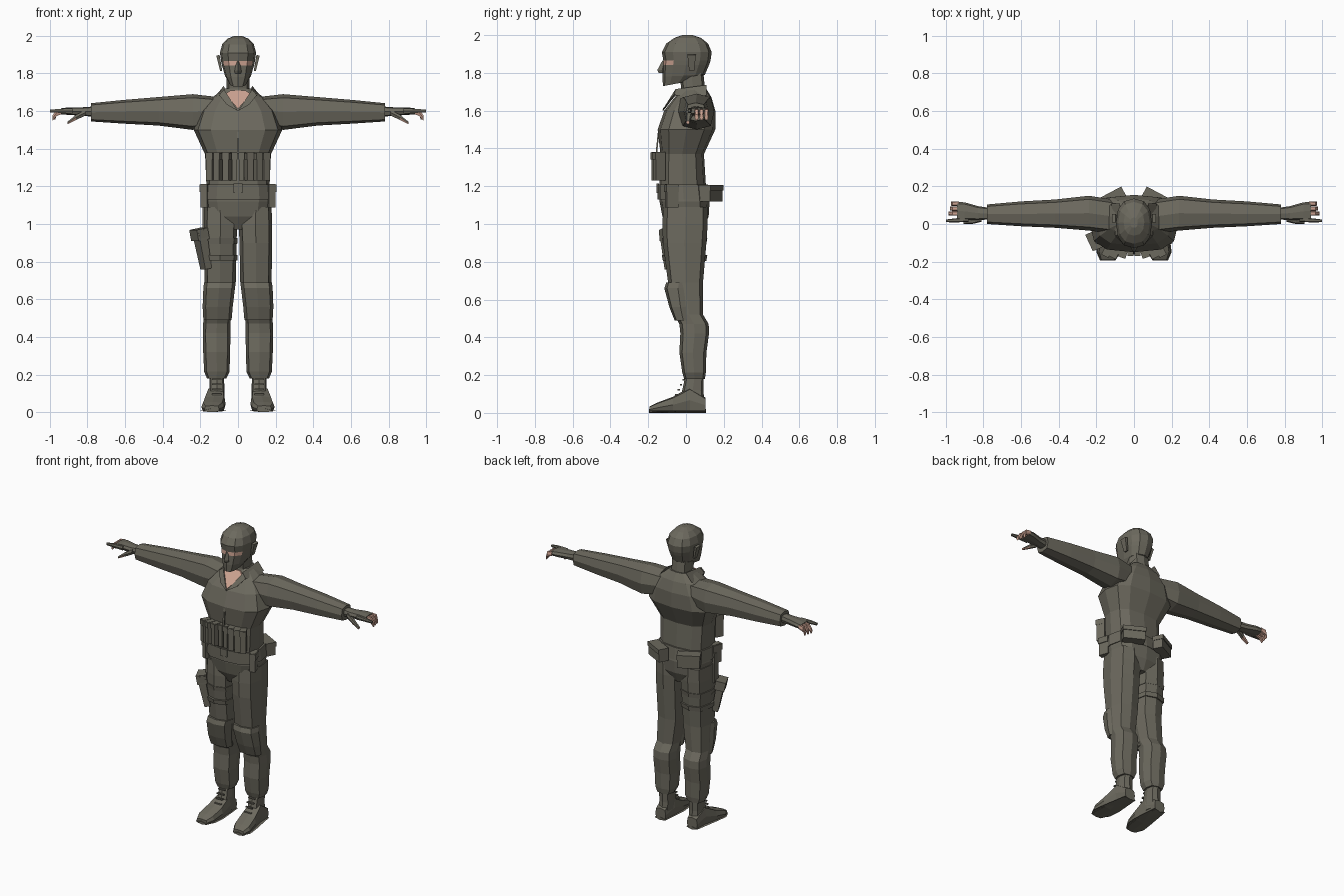
import bpy, bmesh, math
from mathutils import Vector, Matrix


def material(name, rgb):
    m = bpy.data.materials.new(name)
    m.diffuse_color = (*rgb, 1)
    return m


OLIVE = material("olive cloth", (0.15, 0.142, 0.112))
SKIN = material("skin", (0.60, 0.36, 0.28))


def finish(name, bm, skin_rule=None, base=0):
    bmesh.ops.recalc_face_normals(bm, faces=bm.faces)
    me = bpy.data.meshes.new(name)
    for f in bm.faces:
        f.material_index = base
        if skin_rule and skin_rule(f.calc_center_median(), f.normal):
            f.material_index = 1
    bm.to_mesh(me)
    bm.free()
    me.materials.append(OLIVE)
    me.materials.append(SKIN)
    ob = bpy.data.objects.new(name, me)
    bpy.context.collection.objects.link(ob)
    return ob


def loft(name, axis, rings, n=8, p=0.65, side=1, **kw):
    """Skin rings of (pos, a0, a1, b0, b1[, tilt]) stacked along an axis."""
    bm = bmesh.new()
    loops = []
    for pos, a0, a1, b0, b1, *tilt in rings:
        loop = []
        for i in range(n):
            t = 2 * math.pi * i / n
            c, s = round(math.cos(t), 6), round(math.sin(t), 6)
            u, v = math.copysign(abs(c) ** p, c), math.copysign(abs(s) ** p, s)
            a = (a0 + a1) / 2 + u * (a1 - a0) / 2
            b = (b0 + b1) / 2 + v * (b1 - b0) / 2
            w = pos + (tilt[0] * v if tilt else 0)
            x, y, z = {"z": (a, b, w), "x": (w, a, b), "y": (a, w, b)}[axis]
            loop.append(bm.verts.new((x * side, y, z)))
        loops.append(loop)
    for lo, hi in zip(loops, loops[1:]):
        for i in range(n):
            j = (i + 1) % n
            bm.faces.new((lo[i], lo[j], hi[j], hi[i]))
    bm.faces.new(loops[0])
    bm.faces.new(loops[-1])
    return finish(name, bm, **kw)


def box(name, loc, size, rot=(0, 0, 0), taper=1.0, **kw):
    bm = bmesh.new()
    bmesh.ops.create_cube(bm, size=1)
    for v in bm.verts:
        if v.co.z < 0:
            v.co.x *= taper
            v.co.y *= taper
        v.co = Vector(v.co[i] * size[i] for i in range(3))
    m = Matrix.Translation(loc)
    for ang, ax in zip(rot[::-1], "ZYX"):
        m = m @ Matrix.Rotation(math.radians(ang), 4, ax)
    bm.transform(m)
    return finish(name, bm, **kw)


def plate(name, pts, base=0):
    bm = bmesh.new()
    bm.faces.new([bm.verts.new(q) for q in pts])
    f = bmesh.ops.extrude_face_region(bm, geom=bm.faces[:])
    bmesh.ops.translate(bm, vec=(0, 0.008, 0),
                        verts=[v for v in f["geom"] if isinstance(v, bmesh.types.BMVert)])
    return finish(name, bm, base=base)


def sym(z, h, y0, y1, *tilt):
    return (z, -h, h, y0, y1, *tilt)


# Torso, hips and waist belt
loft("torso", "z", [
    sym(0.97, 0.07, -0.09, 0.09), sym(1.04, 0.165, -0.125, 0.12),
    sym(1.12, 0.18, -0.14, 0.125), sym(1.21, 0.168, -0.14, 0.105),
    sym(1.37, 0.175, -0.135, 0.095), sym(1.50, 0.235, -0.15, 0.155),
    sym(1.60, 0.20, -0.115, 0.155), sym(1.67, 0.14, -0.06, 0.135),
    sym(1.72, 0.075, -0.015, 0.105)], n=12, p=0.7)
loft("belt", "z", [sym(1.13, 0.185, -0.15, 0.125), sym(1.21, 0.178, -0.15, 0.115)], n=12, p=0.7)

# Neck, open collar and throat
loft("neck", "z", [sym(1.62, 0.07, -0.05, 0.11), sym(1.72, 0.06, -0.025, 0.10),
                   sym(1.82, 0.06, -0.04, 0.09)])
plate("throat", [(0, -0.122, 1.612), (0.068, -0.055, 1.69), (0.04, -0.032, 1.71),
                 (-0.04, -0.032, 1.71), (-0.068, -0.055, 1.69)], base=1)
for s in (-1, 1):
    plate("lapel", [(0, -0.127, 1.60), (0.075 * s, -0.055, 1.715),
                    (0.10 * s, -0.062, 1.685), (0.06 * s, -0.105, 1.635)])
    plate("collar_side", [(0.07 * s, -0.05, 1.715), (0.075 * s, 0.10, 1.735),
                          (0.12 * s, 0.10, 1.68), (0.10 * s, -0.055, 1.68)])

# Masked head with a bare eye strip
loft("head", "z", [
    sym(1.745, 0.045, -0.122, 0.04, 0.015), sym(1.785, 0.068, -0.125, 0.10, 0.005),
    sym(1.842, 0.085, -0.122, 0.122), sym(1.866, 0.09, -0.12, 0.13),
    sym(1.91, 0.096, -0.128, 0.136), sym(1.955, 0.084, -0.105, 0.117),
    sym(1.985, 0.055, -0.062, 0.08), sym(2.0, 0.02, -0.02, 0.035)],
    n=12, p=0.85,
    skin_rule=lambda c, nrm: 1.843 < c.z < 1.865 and nrm.y < -0.4)
loft("nose", "z", [sym(1.80, 0.017, -0.145, -0.10), sym(1.815, 0.018, -0.152, -0.10),
                   sym(1.865, 0.008, -0.125, -0.10)], n=4, p=1)
for s in (-1, 1):
    box("ear", (0.098 * s, 0.03, 1.855), (0.018, 0.045, 0.085), (0, 12 * s, 0), taper=0.6)

for s in (-1, 1):
    # Sleeve, narrowing to an open cuff
    loft("sleeve", "x", [
        (0.11, -0.05, 0.13, 1.53, 1.675), (0.24, -0.035, 0.15, 1.50, 1.69),
        (0.42, -0.02, 0.13, 1.523, 1.675), (0.60, -0.012, 0.12, 1.533, 1.66),
        (0.78, 0.0, 0.104, 1.545, 1.642)], side=s)
    # Gloved hand with bare curled fingers
    loft("glove", "x", [(0.76, 0.025, 0.085, 1.57, 1.625), (0.83, 0.02, 0.095, 1.575, 1.62),
                        (0.90, 0.02, 0.115, 1.58, 1.62), (0.94, 0.02, 0.118, 1.582, 1.615)],
         side=s)
    for k in range(3):
        y = 0.056 + k * 0.026
        loft("finger", "x", [(0.93, y - 0.012, y + 0.012, 1.585, 1.612),
                             (0.965, y - 0.012, y + 0.012, 1.572, 1.608),
                             (0.985 - 0.006 * k, y - 0.01, y + 0.01, 1.548, 1.58)],
             n=6, side=s, base=1)
    loft("index_finger", "x", [(0.88, 0.012, 0.036, 1.585, 1.615), (0.95, 0.008, 0.03, 1.59, 1.613),
                               (1.0, 0.01, 0.024, 1.592, 1.608)], n=6, side=s)
    loft("thumb", "x", [(0.81, 0.012, 0.045, 1.575, 1.61), (0.86, 0.0, 0.03, 1.552, 1.582),
                        (0.905, 0.0, 0.02, 1.53, 1.545)], n=6, side=s,
         skin_rule=lambda c, nrm: abs(c.x) > 0.87 and nrm.z < 0.2)

    # Trouser leg bunched over the boot
    loft("trouser_leg", "z", [
        (0.18, 0.062, 0.165, -0.01, 0.10), (0.215, 0.045, 0.18, -0.02, 0.105),
        (0.32, 0.042, 0.185, -0.035, 0.108), (0.42, 0.04, 0.187, -0.03, 0.122),
        (0.47, 0.04, 0.185, -0.035, 0.12), (0.52, 0.036, 0.182, -0.06, 0.09),
        (0.69, 0.012, 0.178, -0.095, 0.09), (0.90, 0.008, 0.182, -0.122, 0.108),
        (1.00, 0.004, 0.182, -0.125, 0.115), (1.09, 0.012, 0.178, -0.12, 0.115)], side=s)
    loft("knee_pad", "z", [(0.49, 0.034, 0.184, -0.06, 0.03), (0.56, 0.028, 0.188, -0.088, 0.03),
                           (0.66, 0.016, 0.184, -0.115, 0.03), (0.69, 0.012, 0.18, -0.105, 0.03)],
         side=s)

    # Boot: shaft, foot, sole and lace bars
    loft("boot_shaft", "z", [(0.03, 0.072, 0.158, -0.03, 0.10), (0.12, 0.072, 0.152, -0.02, 0.092),
                             (0.21, 0.075, 0.152, 0.0, 0.095)], side=s)
    loft("boot_foot", "y", [(0.104, 0.08, 0.158, 0.0, 0.08), (0.02, 0.07, 0.165, 0.0, 0.135),
                            (-0.07, 0.066, 0.185, 0.0, 0.085), (-0.15, 0.075, 0.195, 0.0, 0.055),
                            (-0.192, 0.10, 0.178, 0.0, 0.035)], p=0.5, side=s)
    loft("boot_sole", "y", [(0.107, 0.076, 0.16, 0.0, 0.02), (-0.07, 0.062, 0.19, 0.0, 0.02),
                            (-0.15, 0.07, 0.2, 0.0, 0.02), (-0.195, 0.10, 0.18, 0.0, 0.02)],
         n=4, p=0.01, side=s)
    for k in range(4):
        box("lace", (0.113 * s, -0.052 + k * 0.013, 0.095 + k * 0.027), (0.05, 0.012, 0.008))

    # Magazine pouches fanned across the stomach
    for x, y, w, a in ((0.018, -0.137, 0.026, 0), (0.057, -0.148, 0.036, 20),
                       (0.102, -0.15, 0.034, 28), (0.142, -0.142, 0.036, 28)):
        box("magazine_pouch", (x * s, y, 1.305), (w, 0.055, 0.15), (0, 0, a * s))
        box("pouch_flap", (x * s, y - 0.004, 1.36), (w + 0.006, 0.056, 0.035), (0, 0, a * s))

    # Belt pouches at the hips and the back
    box("hip_pouch", (0.172 * s, -0.075, 1.15), (0.035, 0.065, 0.125), (0, 0, 18 * s))
    box("hip_flap", (0.174 * s, -0.076, 1.19), (0.042, 0.07, 0.04), (0, 0, 18 * s))
    box("back_pouch", (0.115 * s, 0.132, 1.162), (0.14, 0.065, 0.085), (0, 0, -28 * s))
    box("back_flap", (0.116 * s, 0.134, 1.192), (0.146, 0.07, 0.03), (0, 0, -28 * s))

# Buckle and jacket front seam
box("buckle", (0, -0.15, 1.19), (0.05, 0.012, 0.05))
box("zip_flap", (0, -0.150, 1.44), (0.012, 0.008, 0.13), (-6, 0, 0))

# Thigh holster with straps
box("holster", (-0.188, -0.085, 0.865), (0.05, 0.085, 0.21), (0, -11, 25), taper=0.75)
box("holster_top", (-0.205, -0.085, 0.945), (0.065, 0.095, 0.06), (0, -11, 25))
box("holster_hanger", (-0.183, -0.06, 1.06), (0.012, 0.045, 0.2))
for z in (0.82, 0.91):
    loft("thigh_strap", "z", [(z - 0.015, 0.004, 0.187, -0.122, 0.108),
                              (z + 0.015, 0.002, 0.189, -0.128, 0.113)], side=-1)
